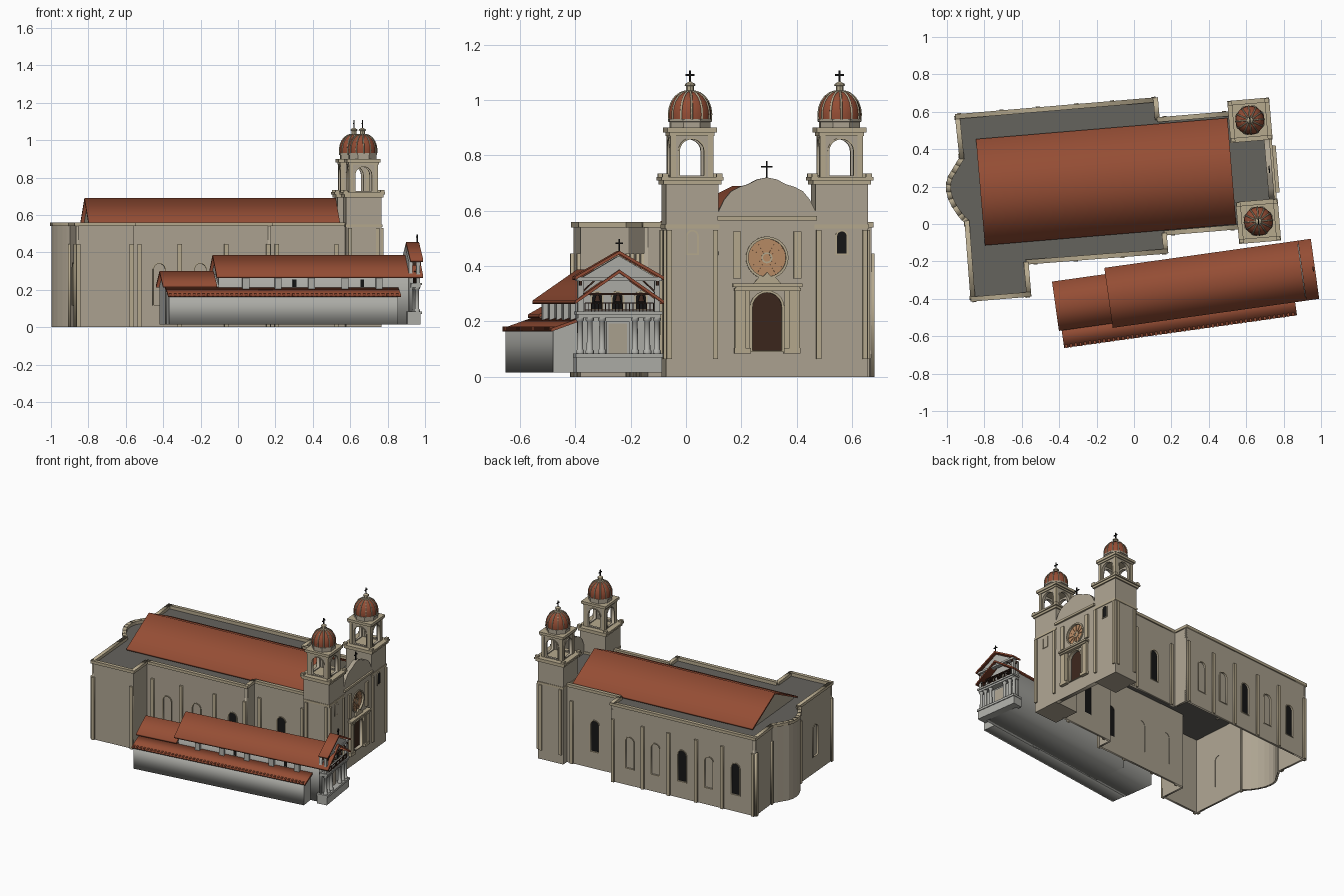
import bpy, bmesh, math
from mathutils import Matrix, Vector

if "Cube" in bpy.data.objects:
    bpy.data.objects.remove(bpy.data.objects["Cube"])

def mat(name, *c):
    m = bpy.data.materials.new(name); m.diffuse_color = (*c, 1); return m
WALL = mat("stucco", .42, .37, .285); TRIM = mat("trim", .47, .40, .27)
TILE = mat("tile", .30, .075, .035); DECK = mat("deck", .13, .125, .11)
WHITE = mat("whitewash", .43, .43, .40); DARK = mat("dark", .008, .008, .008)
WOOD = mat("wood", .045, .02, .012); ROSE = mat("rose", .48, .26, .13)
FR = Matrix()

def add(name, data, m, local=Matrix()):
    o = bpy.data.objects.new(name, data)
    bpy.context.collection.objects.link(o)
    data.materials.append(m)
    o.matrix_world = FR @ local
    return o

def boxes(name, lst, m):
    """lst of (u0,u1,v0,v1,z0,z1)"""
    bm = bmesh.new()
    for a, b, c, d, e, f in lst:
        bmesh.ops.create_cube(bm, size=1, matrix=Matrix.Translation(((a+b)/2, (c+d)/2, (e+f)/2))
                              @ Matrix.Diagonal((b-a, d-c, f-e, 1)))
    me = bpy.data.meshes.new(name); bm.to_mesh(me); bm.free()
    return add(name, me, m)

def plate(name, p0, p1, loops, t, m, off=0):
    """upright plate along p0->p1, face on the right-hand side; loops in (s, z), inner ones are holes"""
    cu = bpy.data.curves.new(name, 'CURVE')
    cu.dimensions = '2D'; cu.fill_mode = 'BOTH'; cu.extrude = t/2
    for lp in loops:
        sp = cu.splines.new('POLY'); sp.points.add(len(lp)-1); sp.use_cyclic_u = True
        for p, q in zip(sp.points, lp): p.co = (q[0], q[1], 0, 1)
    d = (Vector(p1)-Vector(p0)).normalized(); n = Vector((d.y, -d.x))
    o = Vector(p0) + n*(off-t/2)
    return add(name, cu, m, Matrix(((d.x, 0, n.x, o.x), (d.y, 0, n.y, o.y), (0, 1, 0, 0), (0, 0, 0, 1))))

def rect(a, b, c, d): return [(a, c), (b, c), (b, d), (a, d)]
def arch(c, z0, z1, w):
    r = w/2
    return [(c-r, z0), (c+r, z0)] + [(c+r*math.cos(i*math.pi/10), z1-r+r*math.sin(i*math.pi/10)) for i in range(11)]
def circle(c, z, r, n=32):
    return [(c+r*math.cos(i*math.tau/n), z+r*math.sin(i*math.tau/n)) for i in range(n)]

def lathe(name, spots, prof, n, m, smooth=False, rot=0):
    bm = bmesh.new()
    for u, v in spots:
        rings = [[bm.verts.new((u+r*math.cos(math.tau*(i+rot)/n), v+r*math.sin(math.tau*(i+rot)/n), z))
                  for i in range(n)] for r, z in prof]
        for a, b in zip(rings, rings[1:]):
            for i in range(n): bm.faces.new((a[i], a[(i+1) % n], b[(i+1) % n], b[i]))
        bm.faces.new(rings[0][::-1]); bm.faces.new(rings[-1])
    if smooth:
        for f in bm.faces: f.smooth = len(f.verts) == 4
    me = bpy.data.meshes.new(name); bm.to_mesh(me); bm.free()
    return add(name, me, m)

def gable(name, u0, u1, vc, hw, ze, zr, t, m):
    plate(name, (u1, vc), (u1, vc+1), [[(-hw, ze), (0, zr), (hw, ze), (hw, ze-t), (0, zr-t), (-hw, ze-t)]], u1-u0, m)
def house(name, u0, u1, vc, hw, z0, ze, zr, m):
    plate(name, (u1, vc), (u1, vc+1), [[(-hw, z0), (hw, z0), (hw, ze), (0, zr), (-hw, ze)]], u1-u0, m)
def cross(name, u, v, z0, z1, w):
    h = z1-z0
    boxes(name, [(u-.003, u+.003, v-.003, v+.003, z0, z1), (u-.003, u+.003, v-w, v+w, z0+h*.62, z0+h*.62+.006)], DARK)

def window(p0, p1, c, z0, z1, w, pane, off=-.009):
    plate("window_pane", p0, p1, [arch(c, z0, z1, w)], .002, pane, off)
    plate("window_frame", p0, p1, [arch(c, z0-.005, z1+.006, w+.012), arch(c, z0, z1, w)], .01, TRIM, .004)

# ---------------- church ----------------
FR = Matrix.Rotation(math.radians(4.8), 4, 'Z')
C = .23
A, B, Cc, D, E, F = (-.897, -.333), (-.587, -.333), (-.587, -.16), (.162, -.165), (.162, -.067), (.58, -.067)
G, H, I, J = (.58, .55), (.176, .55), (.176, .657), (-.898, .657)
apse = [(-.893, .43), (-.915, .40), (-.94, .365), (-.962, .335), (-.975, .30), (-.978, .26),
        (-.972, .22), (-.955, .175), (-.93, .13), (-.912, .105), (-.894, .086)]
# (start, end, [(s, pane)], pilaster positions)
runs = [(A, B, [], [.012, .298]), (B, Cc, [], []),
        (Cc, D, [(.152, WALL), (.372, WALL), (.642, DARK)], [.045, .26, .51, .735]), (D, E, [], []),
        (E, F, [(.2, DARK)], [.04, .36]), (G, H, [(.22, DARK)], [.05, .37]), (H, I, [], []),
        (I, J, [(.138, WALL), (.33, WALL), (.529, DARK), (.729, WALL), (.928, DARK)], [.015, .238, .43, .636, .83, 1.06]),
        (J, apse[0], [], [.012, .215]), (apse[-1], A, [(.206, WALL)], [.012, .407])]
runs += [(p, q, [], []) for p, q in zip(apse, apse[1:])]
for p, q, wins, pils in runs:
    L = (Vector(q)-Vector(p)).length
    plate("church_wall", p, q, [rect(0, L, 0, .55)] + [arch(s, .12, .34, .06) for s, _ in wins], .014, WALL)
    plate("wall_coping", p, q, [rect(-.006, L+.006, .54, .56)], .026, TRIM, .008)
    for s, pane in wins: window(p, q, s, .12, .34, .06, pane)
    for s in pils: plate("wall_pilaster", p, q, [rect(s-.011, s+.011, 0, .445)], .012, TRIM, .012)

# flat roof deck
bm = bmesh.new()
bm.faces.new([bm.verts.new((*p, .535)) for p in [A, B, Cc, D, E, F, (.75, -.067), (.75, .53), G, H, I, J] + apse])
me = bpy.data.meshes.new("deck"); bm.to_mesh(me); bm.free()
add("roof_deck", me, DECK)
# nave roof
gable("nave_roof", -.804, .545, .238, .285, .55, .69, .012, TILE)
for u in (-.775, .535): house("nave_gable_wall", u-.01, u, .238, .27, .53, .545, .677, WALL)

# facade with curved gable
half = [(.176, .575), (.175, .60), (.155, .64), (.13, .67), (.10, .686), (.07, .695), (.035, .713), (0, .72)]
curve = half + [(-a, z) for a, z in half[-2::-1]]
f0, f1 = (.76, C), (.76, C+1)
plate("facade", f0, f1, [[(-.18, 0), (.18, 0)] + curve, arch(0, .095, .305, .108), circle(0, .43, .07)], .03, WALL)
plate("door", f0, f1, [arch(0, .09, .307, .112)], .004, WOOD, -.018)
plate("door_frame", f0, f1, [arch(0, .09, .312, .126), arch(0, .095, .304, .106)], .012, TRIM, .006)
plate("rose_window", f0, f1, [circle(0, .43, .072)], .004, ROSE, -.01)
plate("rose_ring", f0, f1, [circle(0, .43, .077), circle(0, .43, .068)], .012, TRIM, .006)
plate("rose_hub", f0, f1, [circle(0, .43, .02), circle(0, .43, .014)], .006, TRIM, -.006)
for i in range(12):
    c, s = math.cos(i*math.tau/12), math.sin(i*math.tau/12)
    plate("rose_spoke", f0, f1, [[(r*c-k*s, .43+r*s+k*c) for r, k in ((.02, -.002), (.07, -.002), (.07, .002), (.02, .002))]], .006, ROSE, -.006)
plate("portal_crest", f0, f1, [[(-.05, .337), (.05, .337), (.03, .36), (.012, .365), (0, .378), (-.012, .365), (-.03, .36)]], .012, TRIM, .01)
boxes("facade_cornice", [(.75, .772, C-.18, C+.18, .565, .58)], TRIM)
boxes("portal_entablature", [(.755, .785, C-.12, C+.12, .31, .32), (.755, .79, C-.126, C+.126, .325, .337),
                             (.755, .78, C-.115, C+.115, .32, .325)], TRIM)
strips = []
for k in (-1, 1):
    for d, z0, z1, w, t in ((.11, .355, .525, .014, .012), (.108, .09, .31, .01, .018), (.09, .09, .31, .01, .018),
                            (.073, .09, .31, .01, .012), (.187, .065, .53, .009, .01), (.355, .065, .53, .009, .01)):
        strips.append((.755, .76+t, C+k*d-w, C+k*d+w, z0, z1))
    strips.append((.755, .782, C+k*.09-.03, C+k*.09+.03, .085, .105))
    v = C+k*.366
    for u in (.59, .738): strips.append((u-.01, u+.01, min(v-.008, v+.008), v+.008, .065, .53))
boxes("facade_pilasters", strips, TRIM)
cross("facade_cross", .745, C, .715, .78, .02)

# twin towers
T = [(.664, C-.271), (.664, C+.271)]
def sq(h, z0, z1): return [(u-h, u+h, v-h, v+h, z0, z1) for u, v in T]
boxes("tower_shaft", sq(.095, 0, .70), WALL)
boxes("tower_cornice", sq(.099, .535, .55) + sq(.105, .695, .71) + sq(.1125, .71, .722), TRIM)
boxes("belfry_cornice", sq(.082, .87, .882) + sq(.09, .882, .90), TRIM)
posts = []
for u, v in T:
    for a in (-1, 1):
        for b in (-1, 1):
            posts.append((u+a*.098-.011, u+a*.098+.011, v+b*.098-.011, v+b*.098+.011, .722, .735))
            posts.append((u+a*.068-.01, u+a*.068+.01, v+b*.068-.01, v+b*.068+.01, .722, .87))
    for i in range(4):
        R = Matrix.Rotation(i*math.pi/2, 2)
        p, q = Vector((u, v)) + R @ Vector((-.075, -.075)), Vector((u, v)) + R @ Vector((.075, -.075))
        plate("belfry_wall", p, q, [rect(0, .15, .722, .875), arch(.075, .728, .858, .088)], .016, WALL)
        plate("belfry_arch_trim", p, q, [arch(.075, .722, .864, .1), arch(.075, .721, .858, .088)], .005, TRIM, .004)
    window((.759, v), (.759, v+1), 0, .445, .525, .035, DARK if v > C else WALL, .003)
    cross("dome_cross", u, v, 1.055, 1.107, .016)
boxes("tower_corner_blocks", posts, TRIM)
lathe("dome_drum", T, [(.078, .90), (.078, .92), (.083, .922), (.083, .932)], 8, WALL, rot=.5)
dome = [(.076, .93), (.077, .95), (.074, .972), (.066, .994), (.053, 1.012), (.036, 1.025), (.018, 1.031)]
lathe("dome", T, dome, 24, TILE, True)
for u, v in T:
    cu = bpy.data.curves.new("dome_ribs", 'CURVE'); cu.dimensions = '3D'
    cu.bevel_depth = .004; cu.bevel_resolution = 1
    for i in range(12):
        sp = cu.splines.new('POLY'); sp.points.add(len(dome)-1)
        for p, (r, z) in zip(sp.points, dome):
            p.co = (u+r*math.cos(i*math.tau/12), v+r*math.sin(i*math.tau/12), z, 1)
    add("dome_ribs", cu, TRIM)
lathe("dome_lantern", T, [(.022, 1.026), (.022, 1.032), (.014, 1.034), (.014, 1.05), (.02, 1.052), (.018, 1.058), (.004, 1.066)], 8, TRIM)

# ---------------- old chapel beside the church ----------------
FR = Matrix.Rotation(math.radians(8), 4, 'Z')
V = -.372
house("chapel_nave", -.175, .86, V, .13, .015, .28, .37, WHITE)
gable("chapel_roof", -.19, .925, V, .162, .275, .387, .012, TILE)
house("chapel_rear", -.46, -.175, V-.005, .115, .015, .225, .285, WHITE)
gable("chapel_rear_roof", -.477, -.185, V-.005, .133, .225, .30, .012, TILE)
a0, a1 = (.78, V), (.78, V+1)
plate("side_aisle", a0, a1, [[(-.222, .015), (-.12, .015), (-.12, .205), (-.222, .17)]], 1.235, WHITE)
plate("side_aisle_roof", (.795, V), (.795, V+1), [[(-.232, .175), (-.115, .217), (-.115, .205), (-.232, .163)]], 1.257, TILE)
# tile ends along the aisle eave
boxes("eave_tiles", [(-.455+i*.0255, -.443+i*.0255, V-.234, V-.215, .168, .181) for i in range(49)], TILE)
boxes("clerestory_buttress", [(u-.018, u+.018, V-.148, V-.12, .2, .268) for u in (-.03, .145, .325, .505, .69)], WHITE)
boxes("clerestory_window", [(u-.01, u+.01, V-.132, V-.128, .215, .255) for u in (.235, .6)], DARK)

# porch front
boxes("porch_base", [(.84, .912, V-.156, V+.156, .015, .07), (.84, .918, V-.159, V+.159, .07, .085)], WHITE)
house("porch_wall", .85, .87, V, .145, .085, .35, .435, WHITE)
boxes("porch_entablature", [(.86, .912, V-.15, V+.15, .212, .225), (.86, .918, V-.157, V+.157, .225, .236)], WHITE)
lathe("porch_columns", [(.895, V+k*d) for d in (.14, .105, .06) for k in (-1, 1)],
      [(.015, .085), (.015, .095), (.011, .099), (.01, .2), (.015, .204), (.015, .212)], 12, WHITE, True)
boxes("porch_door", [(.865, .878, V-.042, V+.042, .085, .2)], WHITE)
boxes("porch_door_panel", [(.87, .88, V-.034, V+.034, .085, .192)], WALL)
boxes("porch_upper_posts", [(.89, .908, V+k*.14-.01, V+k*.14+.01, .236, .36) for k in (-1, 1)], WHITE)
boxes("balcony_rail", [(.909, .914, V-.125, V+.125, z, z+.004) for z in (.24, .265)]
      + [(.91, .913, V-.125+i*.0125-.0015, V-.125+i*.0125+.0015, .236, .267) for i in range(21)], WOOD)
plate("porch_pediment", (.908, V), (.908, V+1), [[(-.15, .35), (.15, .35), (0, .437)]], .012, WHITE)
boxes("porch_beam", [(.885, .915, V-.155, V+.155, .347, .36)], WHITE)
boxes("porch_rafter_beam", [(.865, .915, V+k*.14-.005, V+k*.14+.005, .33, .347) for k in (-1, 1)], WOOD)
for k in (-1, 1):
    plate("porch_brace", (.904, V), (.904, V+1), [[(k*.13, .305), (k*.13, .313), (k*.09, .35), (k*.082, .35)]], .006, WOOD)
for d in (-.075, 0, .085):
    window((.87, V+d), (.87, V+d+1), 0, .245, .305, .036, DARK, .003)
lathe("bells", [(.885, V+d) for d in (-.075, 0, .085)], [(.013, .272), (.009, .28), (.007, .292), (.002, .296)], 12, WOOD, True)
boxes("bell_beam", [(.88, .89, V-.135, V+.135, .296, .302)], WOOD)
gable("porch_roof", .855, .925, V, .162, .362, .455, .012, TILE)
cross("porch_cross", .915, V, .45, .497, .014)

# turn curves into meshes
bpy.ops.object.select_all(action='DESELECT')
cs = [o for o in bpy.context.scene.objects if o.type == 'CURVE']
for o in cs: o.select_set(True)
bpy.context.view_layer.objects.active = cs[0]
bpy.ops.object.convert(target='MESH')

for m in bpy.data.materials:
    if m.users and not m.is_grease_pencil:
        m.use_nodes = True
        m.node_tree.nodes["Principled BSDF"].inputs["Base Color"].default_value = m.diffuse_color
